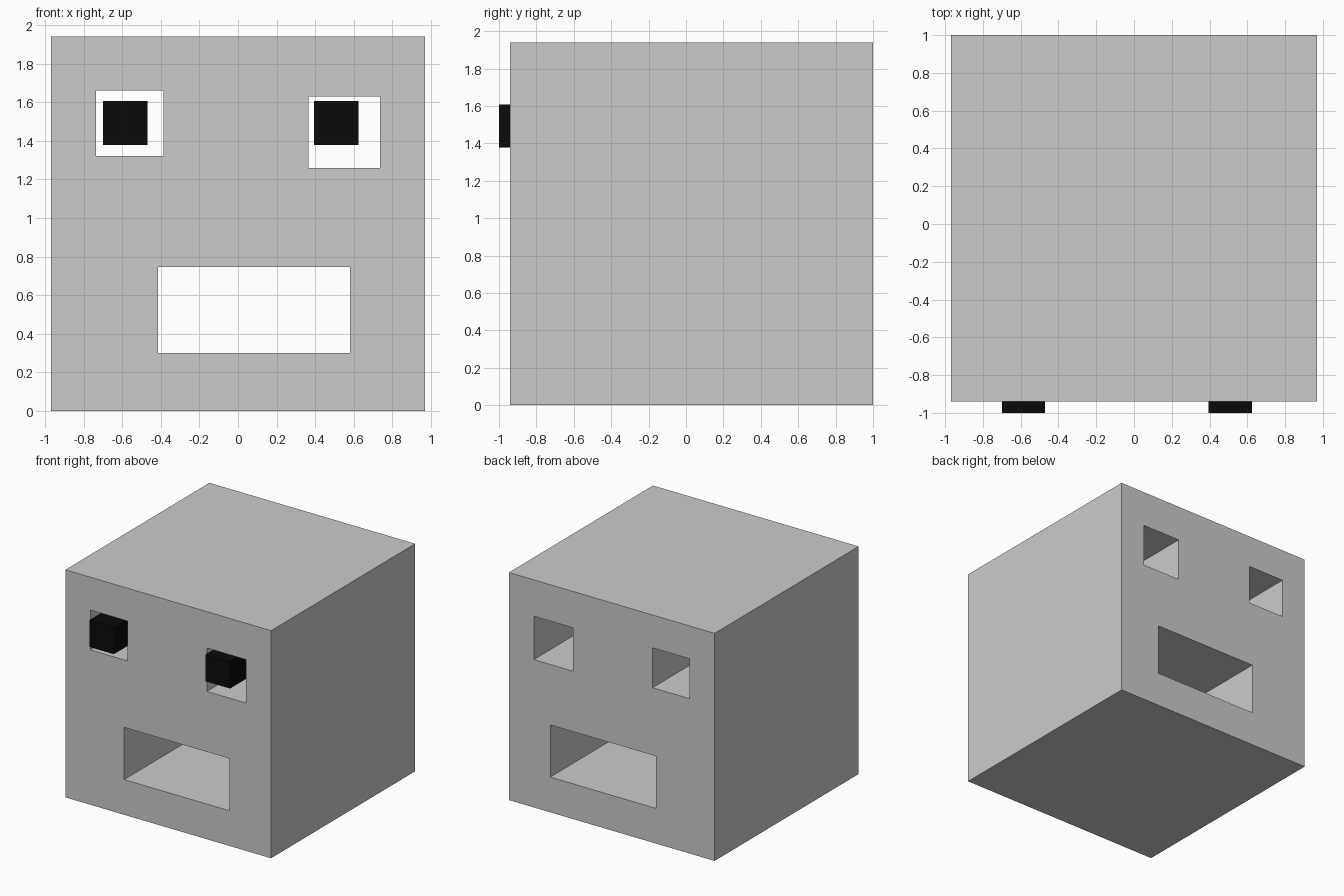
import bpy

if "Cube" in bpy.data.objects:
    bpy.data.objects.remove(bpy.data.objects["Cube"])


def box(name, lo, hi):
    """Axis-aligned box between two corners."""
    centre = [(a + b) / 2 for a, b in zip(lo, hi)]
    bpy.ops.mesh.primitive_cube_add(size=1, location=centre)
    ob = bpy.context.object
    ob.name = name
    ob.scale = [b - a for a, b in zip(lo, hi)]
    bpy.ops.object.transform_apply(location=False, rotation=False, scale=True)
    return ob


# Head block
head = box("head", (-0.97, -0.94, 0), (0.97, 1.0, 1.94))

# Eye sockets and mouth, cut right through: x0, x1, z0, z1
openings = {
    "left_socket": (-0.735, -0.385, 1.32, 1.66),
    "right_socket": (0.365, 0.735, 1.26, 1.63),
    "mouth": (-0.415, 0.58, 0.30, 0.745),
}
for name, (x0, x1, z0, z1) in openings.items():
    cutter = box(name + "_cutter", (x0, -1.2, z0), (x1, 1.2, z1))
    cutter.hide_render = True
    mod = head.modifiers.new(name, 'BOOLEAN')
    mod.operation = 'DIFFERENCE'
    mod.solver = 'EXACT'
    mod.object = cutter
    bpy.context.view_layer.objects.active = head
    bpy.ops.object.modifier_apply(modifier=mod.name)
    bpy.data.objects.remove(cutter)

# Black cube eyes sitting in the sockets
black = bpy.data.materials.new("black")
black.diffuse_color = (0.003, 0.003, 0.003, 1)
black.use_nodes = True
black.node_tree.nodes["Principled BSDF"].inputs["Base Color"].default_value = black.diffuse_color
for name, x in (("left_eye", -0.70), ("right_eye", 0.395)):
    eye = box(name, (x, -1.0, 1.377), (x + 0.23, -0.77, 1.607))
    eye.data.materials.append(black)
